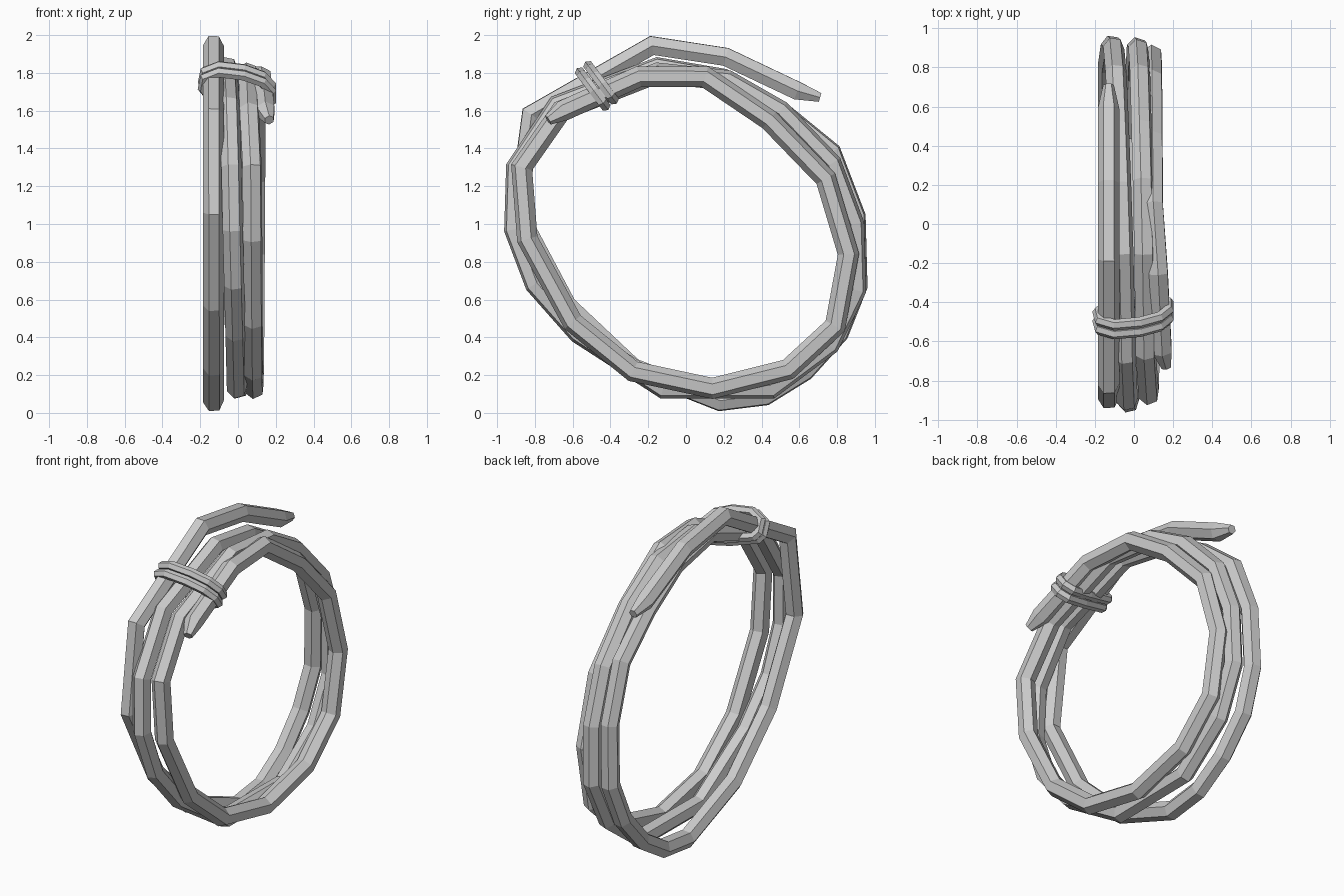
import bpy, bmesh, math
from mathutils import Vector

if "Cube" in bpy.data.objects:
    bpy.data.objects.remove(bpy.data.objects["Cube"])


def sweep(name, pts, radii, axis, rot0, rot1, closed=False, sides=6):
    """Sweep a low-poly polygon section along a path, mitred at the bends."""
    bm = bmesh.new()
    pts = [Vector(p) for p in pts]
    n = len(pts)
    rings = []
    for i, p in enumerate(pts):
        a = pts[i - 1] if (i or closed) else None
        c = pts[(i + 1) % n] if (i < n - 1 or closed) else None
        d0 = (p - a).normalized() if a is not None else (c - p).normalized()
        d1 = (c - p).normalized() if c is not None else d0
        t = (d0 + d1).normalized()
        b = (axis - t * axis.dot(t)).normalized()
        m = t.cross(b)
        stretch = 1 / max(0.8, t.dot(d1))
        rot = math.radians(rot0 + (rot1 - rot0) * i / (n - 1))
        ring = []
        for k in range(sides):
            ang = rot + math.tau * k / sides
            off = b * math.cos(ang) + m * math.sin(ang) * (stretch if axis.x else 1)
            ring.append(bm.verts.new(p + off * radii[i]))
        rings.append(ring)
    for i in range(n if closed else n - 1):
        r, s = rings[i], rings[(i + 1) % n]
        for k in range(sides):
            j = (k + 1) % sides
            bm.faces.new((r[k], r[j], s[j], s[k]))
    if not closed:
        bm.faces.new(rings[0])
        bm.faces.new(rings[-1])
    bmesh.ops.recalc_face_normals(bm, faces=bm.faces)
    me = bpy.data.meshes.new(name)
    bm.to_mesh(me)
    bm.free()
    ob = bpy.data.objects.new(name, me)
    bpy.context.collection.objects.link(ob)
    return ob


# Centre line of the coiled strand, one list of (y, z) per turn
turn_1 = [(-.73, 1.55), (-.65, 1.60), (-.25, 1.78), (.10, 1.78), (.44, 1.55),
          (.74, 1.24), (.86, .84), (.79, .46), (.54, .23), (.14, .13),
          (-.28, .22), (-.60, .48), (-.84, .92), (-.87, 1.30)]
turn_2 = [(-.66, 1.60), (-.15, 1.80), (.22, 1.76), (.50, 1.60), (.77, 1.32),
          (.89, 1.0), (.90, .65), (.76, .36), (.45, .13), (-.12, .13),
          (-.57, .42), (-.80, .68), (-.91, .97), (-.90, 1.30)]
turn_3 = [(-.68, 1.63), (-.15, 1.83), (.20, 1.77), (.50, 1.60), (.77, 1.38),
          (.90, 1.04), (.91, .67), (.81, .42), (.63, .22), (.42, .09),
          (.18, .06), (-.28, .24), (-.63, .57), (-.89, 1.06)]
tail = [(-.82, 1.58), (-.18, 1.945), (.21, 1.885), (.59, 1.705), (.71, 1.67)]


def spread(yz, x0, x1):
    return [(x0 + (x1 - x0) * i / (len(yz) - 1), y, z) for i, (y, z) in enumerate(yz)]


path = (spread(turn_1[:3], .165, .125) + spread(turn_1[3:], .10, .075)
        + spread(turn_2, .06, -.035) + spread(turn_3[:7], -.045, -.115)
        + spread(turn_3[7:], -.13, -.13) + spread(tail, -.13, -.13))
R = .055
radii = [R * .5] + [R] * (len(path) - 2) + [R * .5]
sweep("coiled_strand", path, radii, Vector((1, 0, 0)), 30, 0)

# Two binding rings around the bundle
out = Vector((0, -.6, .8))
along = Vector((0, .8, .6))
centre = Vector((0, -.475, 1.735))
loop = [(-.185, 0), (-.175, .07), (-.10, .105), (.03, .085), (.13, .04), (.175, -.02),
        (.175, -.085), (.13, -.115), (0, -.085), (-.10, -.05), (-.165, -.03)]
for i, s in enumerate((-.028, .028)):
    pts = [centre + along * s + out * r + Vector((x, 0, 0)) for x, r in loop]
    sweep(f"binding_ring_{i + 1}", pts, [.029] * len(pts), along, 30, 30, closed=True)
